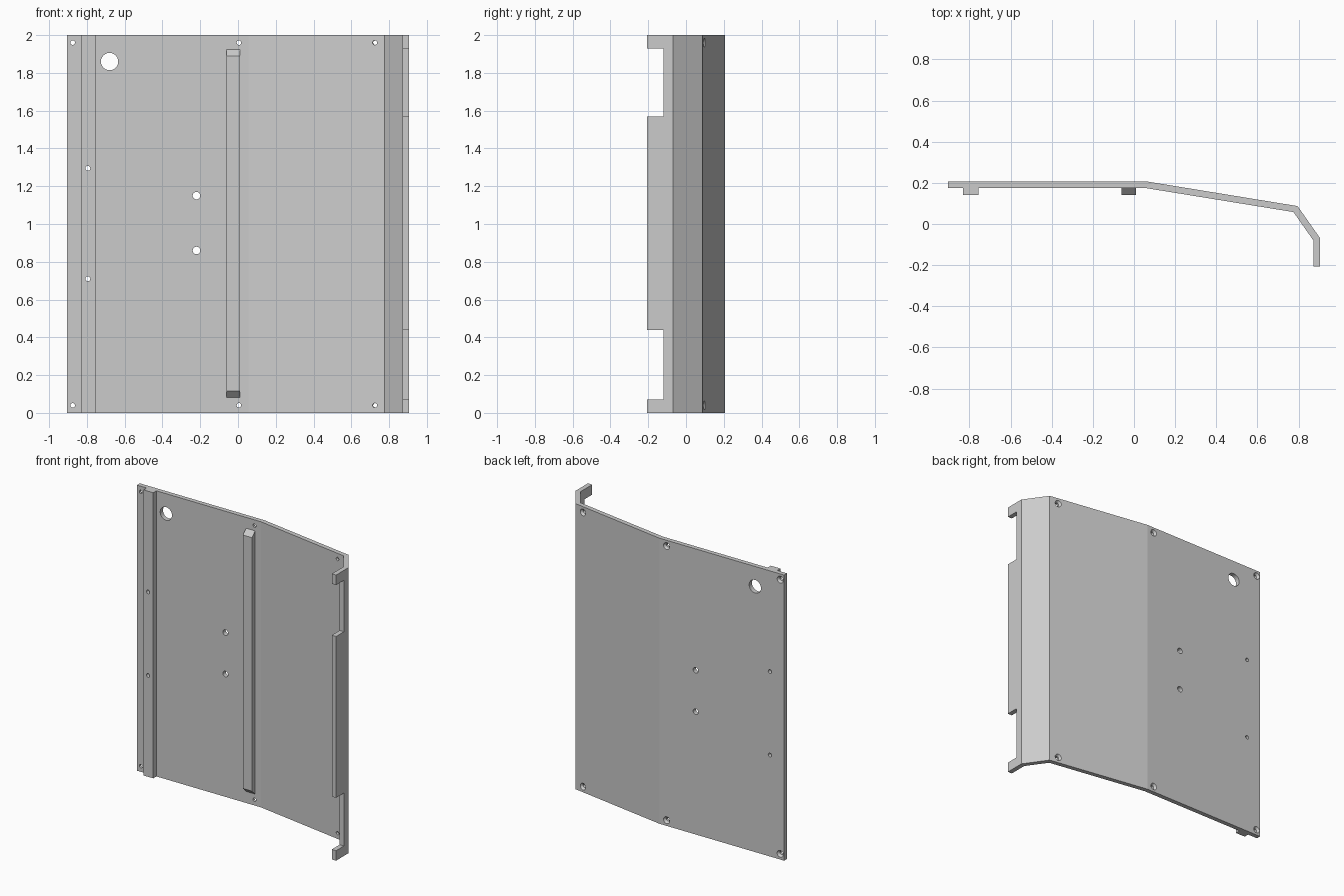
import bpy, bmesh, math
from mathutils import Vector, Matrix

old = bpy.data.objects.get("Cube")
if old:
    bpy.data.objects.remove(old, do_unlink=True)

H = 2.0
grey = bpy.data.materials.new("plain_grey")
grey.use_nodes = True
GREY = (0.6, 0.6, 0.6, 1)
grey.diffuse_color = GREY
grey.node_tree.nodes["Principled BSDF"].inputs["Base Color"].default_value = GREY


def finish(name, bm):
    bmesh.ops.recalc_face_normals(bm, faces=bm.faces)
    me = bpy.data.meshes.new(name)
    bm.to_mesh(me)
    bm.free()
    me.materials.append(grey)
    ob = bpy.data.objects.new(name, me)
    bpy.context.collection.objects.link(ob)
    return ob


def prism(name, outline, z0, z1):
    """Extrude a top-view outline between two heights."""
    bm = bmesh.new()
    base = bm.faces.new([bm.verts.new((x, y, z0)) for x, y in outline])
    top = bmesh.ops.extrude_face_region(bm, geom=[base])["geom"]
    bmesh.ops.translate(bm, vec=(0, 0, z1 - z0),
                        verts=[v for v in top if isinstance(v, bmesh.types.BMVert)])
    return finish(name, bm)


def box(name, x0, x1, y0, y1, z0, z1):
    return prism(name, [(x0, y0), (x1, y0), (x1, y1), (x0, y1)], z0, z1)


def drill(name, pos, steps, tilt=0, sides=24):
    """Turned cutter: steps are (distance towards the back, radius)."""
    bm = bmesh.new()
    turn = Matrix.Translation(pos) @ Matrix.Rotation(tilt, 4, "Z")
    rings = []
    for d, r in steps:
        ring = []
        for i in range(sides):
            a = math.tau * i / sides
            ring.append(bm.verts.new(turn @ Vector((r * math.cos(a), d, r * math.sin(a)))))
        rings.append(ring)
    bm.faces.new(rings[0])
    bm.faces.new(rings[-1])
    for a, b in zip(rings, rings[1:]):
        for i in range(sides):
            j = (i + 1) % sides
            bm.faces.new((a[i], a[j], b[j], b[i]))
    return finish(name, bm)


def cut(target, cutters):
    """Subtract the cutters and bake the result."""
    for c in cutters:
        m = target.modifiers.new("cut", "BOOLEAN")
        m.operation, m.solver, m.object = "DIFFERENCE", "EXACT", c
    bpy.context.view_layer.update()
    dg = bpy.context.evaluated_depsgraph_get()
    me = bpy.data.meshes.new_from_object(target.evaluated_get(dg))
    target.modifiers.clear()
    target.data = me


# Bent sheet with a folded side flange
back = [(-0.905, 0.207), (0.06, 0.207), (0.795, 0.087), (0.905, -0.07), (0.905, -0.207)]
front = [(0.872, -0.207), (0.872, -0.08), (0.775, 0.058), (0.055, 0.175), (-0.905, 0.175)]
panel = prism("bent_panel", back + front, 0, H)

# Mounting rail along the right edge, and bar with bevelled ends
rail = box("edge_rail", -0.83, -0.755, 0.14, 0.175, 0, H)
bar = box("centre_bar", -0.06, 0.01, 0.14, 0.176, 0.08, 1.925)
for v in bar.data.vertices:
    if v.co.y < 0.15:
        v.co.z += 0.035 if v.co.z < 1 else -0.035

# Flange notches
notches = [box("notch_cutter", 0.8, 1.0, -0.3, -0.12, a, b)
           for a, b in ((0.07, 0.44), (1.57, 1.93))]

# Plain round holes
holes = [drill("hole_cutter", (x, 0.19, z), [(-0.2, r), (0.2, r)])
         for x, z, r in ((-0.68, 1.86, 0.046), (-0.22, 1.15, 0.02), (-0.22, 0.86, 0.02),
                         (-0.795, 1.295, 0.013), (-0.795, 0.71, 0.013))]

# Countersunk screw holes, square to the local surface
slope = math.atan2(0.087 - 0.207, 0.795 - 0.06)
for x, y, tilt in ((-0.875, 0.207, 0), (0.005, 0.207, 0), (0.73, 0.098, slope)):
    for z in (0.04, 1.96):
        holes.append(drill("screw_cutter", (x, y, z),
                           [(-0.1, 0.012), (-0.015, 0.012), (0, 0.024), (0.05, 0.024)], tilt))

cut(panel, notches + holes)
cut(rail, holes[3:5])
for c in notches + holes:
    bpy.data.objects.remove(c, do_unlink=True)
